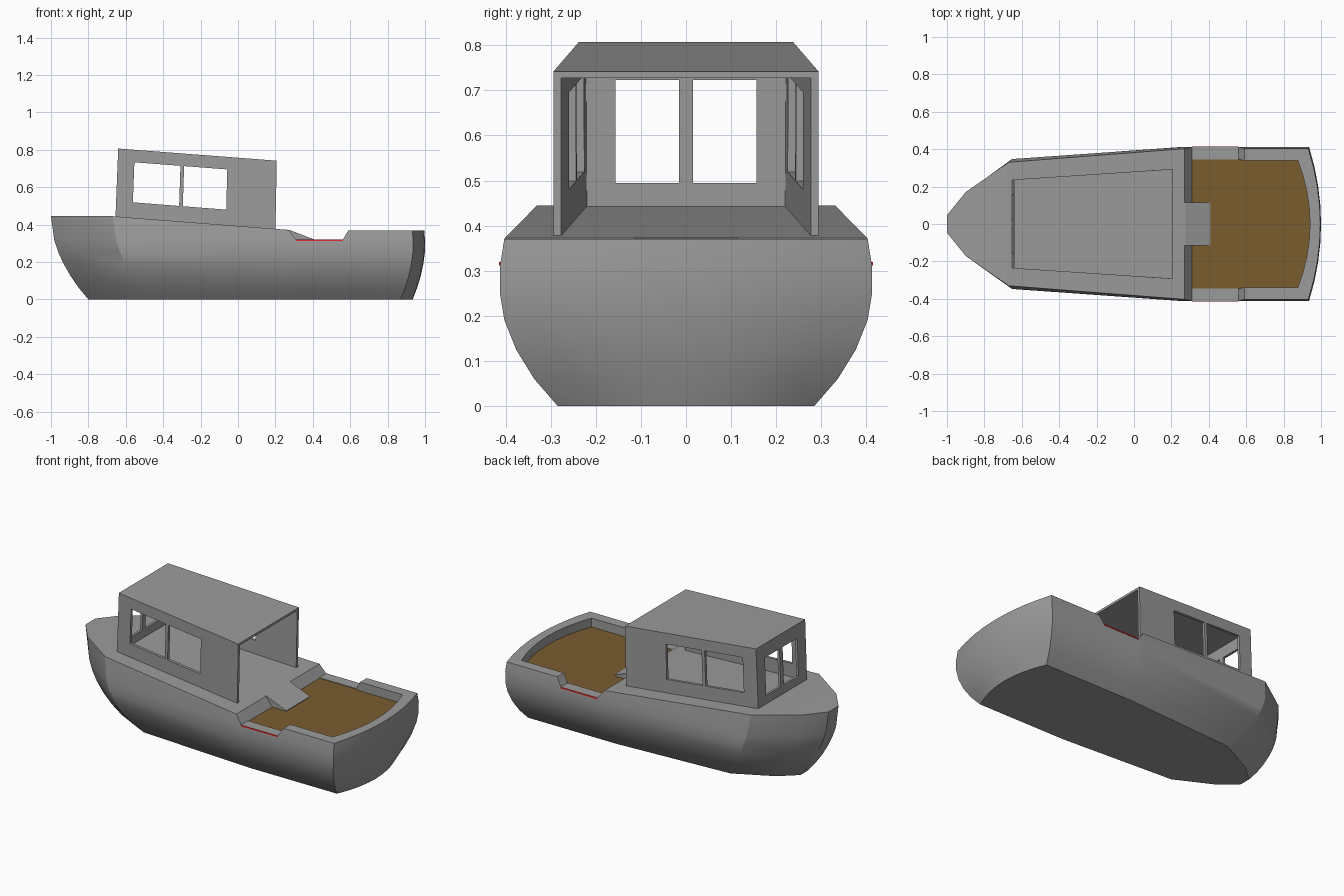
import bpy, bmesh
from mathutils import Vector

if "Cube" in bpy.data.objects:
    bpy.data.objects.remove(bpy.data.objects["Cube"])


def material(name, rgb):
    m = bpy.data.materials.new(name)
    m.diffuse_color = (*rgb, 1)
    m.use_nodes = True
    m.node_tree.nodes["Principled BSDF"].inputs["Base Color"].default_value = m.diffuse_color
    return m


GREY = material("hull grey", (0.33, 0.33, 0.335))
BROWN = material("wood brown", (0.195, 0.108, 0.028))
RED = material("trim red", (0.8, 0.02, 0.02))


def finish(bm, name, mats, smooth=False):
    bmesh.ops.recalc_face_normals(bm, faces=bm.faces[:])
    me = bpy.data.meshes.new(name)
    bm.to_mesh(me)
    bm.free()
    for m in mats:
        me.materials.append(m)
    ob = bpy.data.objects.new(name, me)
    bpy.context.collection.objects.link(ob)
    if smooth:
        bpy.context.view_layer.objects.active = ob
        ob.select_set(True)
        bpy.ops.object.shade_smooth_by_angle(angle=0.52)
        ob.select_set(False)
    return ob


def lerp(table, t):
    for (a, va), (b, vb) in zip(table, table[1:]):
        if t <= b:
            return va + (vb - va) * (t - a) / (b - a)
    return table[-1][1]


# Hull profiles: half width, bow tip and stern corner by height; sheer by x
WIDTH = [(0, .285), (.06, .337), (.125, .377), (.19, .403), (.25, .413), (.31, .413), (.37, .403), (.445, .392)]
BOW = [(0, -.8), (.06, -.85), (.125, -.895), (.19, -.932), (.25, -.96), (.315, -.982), (.445, -1)]
STERN = [(0, .87), (.06, .893), (.125, .913), (.19, .927), (.25, .935), (.315, .936), (.37, .932)]
SHEER = [(-1, .445), (-.67, .445), (.27, .372), (.31, .32), (.56, .32), (.59, .37), (1, .37)]
FLOOR_Z = .316

# Half outline from bow to stern centre
outline = [(-1, .05), (-.9, .18), (-.67, .348)] + [(x, .413) for x in (.27, .31, .56, .59)]
outline += [(.935 + .064 * (1 - f * f), .413 * f) for f in (1, .75, .5, .25, 0)]
N = len(outline)


def hull_point(i, z):
    x, y = outline[i]
    if i < 3:
        x += lerp(BOW, z) + 1
    elif i > 6:
        x += lerp(STERN, z) - .935
    return x, y * lerp(WIDTH, z) / .413, z


def mirrored(points):
    return points + [(x, -y, z) for x, y, z in reversed(points[:-1])]


# Hull shell
bm = bmesh.new()
rings = []
for z in (0, .06, .125, .19, .25, .315, None):
    pts = [hull_point(i, lerp(SHEER, outline[i][0]) if z is None else z) for i in range(N)]
    rings.append([bm.verts.new(p) for p in mirrored(pts)])
M = len(rings[0])
for a, b in zip(rings, rings[1:]):
    for i in range(M):
        j = (i + 1) % M
        bm.faces.new((a[i], a[j], b[j], b[i]))
bm.faces.new(rings[0])

# Deck ahead of the cockpit
top = rings[-1]
for i in range(3):
    bm.faces.new((top[i], top[i + 1], top[M - 2 - i], top[M - 1 - i]))

# Gunwale, inner walls and wooden cockpit floor
inner = []
for i in range(4, N):
    x, y, z = hull_point(i, lerp(SHEER, outline[i][0]))
    inner.append((x - (.055 if i > 6 else 0), y * .84, z))
rim = [bm.verts.new(p) for p in mirrored(inner)]
base = [bm.verts.new((x, y, FLOOR_Z)) for x, y, z in mirrored(inner)]
for k in range(len(rim) - 1):
    bm.faces.new((top[k + 4], top[k + 5], rim[k + 1], rim[k]))
    bm.faces.new((rim[k], rim[k + 1], base[k + 1], base[k]))
floor = bm.faces.new(base)
floor.material_index = 1
bm.faces.new((top[3], top[4], rim[0], base[0], base[-1], rim[-1], top[M - 5], top[M - 4]))
finish(bm, "hull", [GREY, BROWN], True)

# Ramp from the deck down to the cockpit floor
bm = bmesh.new()
a, b = ([bm.verts.new((x, y, z)) for x, z in ((.265, .373), (.275, .372), (.408, .32), (.408, .314), (.265, .314))]
        for y in (-.115, .115))
bm.faces.new(a)
bm.faces.new(b)
for i in range(5):
    j = (i + 1) % 5
    bm.faces.new((a[i], a[j], b[j], b[i]))
finish(bm, "cockpit_ramp", [GREY])

# Red trim along the low boarding edges
for side, name in ((1, "left_edge_trim"), (-1, "right_edge_trim")):
    bm = bmesh.new()
    bmesh.ops.create_cube(bm, size=1)
    for v in bm.verts:
        v.co = (.435 + v.co.x * .25, side * (.4115 + v.co.y * .006), .3155 + v.co.z * .008)
    finish(bm, name, [RED])


# Cabin panels: a four-cornered sheet with window openings, given thickness
def panel(name, corners, us, vs, holes, offset):
    c = [Vector(p) for p in corners]
    bm = bmesh.new()
    grid = [[bm.verts.new(c[0].lerp(c[1], u).lerp(c[3].lerp(c[2], u), v)) for v in vs] for u in us]
    for i in range(len(us) - 1):
        for j in range(len(vs) - 1):
            if (i, j) not in holes:
                bm.faces.new((grid[i][j], grid[i + 1][j], grid[i + 1][j + 1], grid[i][j + 1]))
    ext = bmesh.ops.extrude_face_region(bm, geom=bm.faces[:], use_keep_orig=True)
    for v in ext["geom"]:
        if isinstance(v, bmesh.types.BMVert):
            v.co += Vector(offset)
    return finish(bm, name, [GREY])


HOLES = {(1, 1), (3, 1)}
T = .014
for s, name in ((1, "cabin_left_wall"), (-1, "cabin_right_wall")):
    panel(name, [(-.655, s * .236, .442), (.2, s * .294, .375), (.207, s * .294, .742 - T), (-.641, s * .238, .807 - T)],
          [0, .105, .395, .418, .69, 1], [0, .24, .85, 1], HOLES, (0, -s * .017, 0))
panel("cabin_front_wall", [(-.655, -.236, .442), (-.655, .236, .442), (-.641, .238, .807 - T), (-.641, -.238, .807 - T)],
      [0, .17, .468, .532, .83, 1], [0, .15, .80, 1], HOLES, (.015, 0, 0))
panel("cabin_roof", [(-.641, -.238, .807), (-.641, .238, .807), (.207, .294, .742), (.207, -.294, .742)],
      [0, 1], [0, 1], set(), (0, 0, -T))
